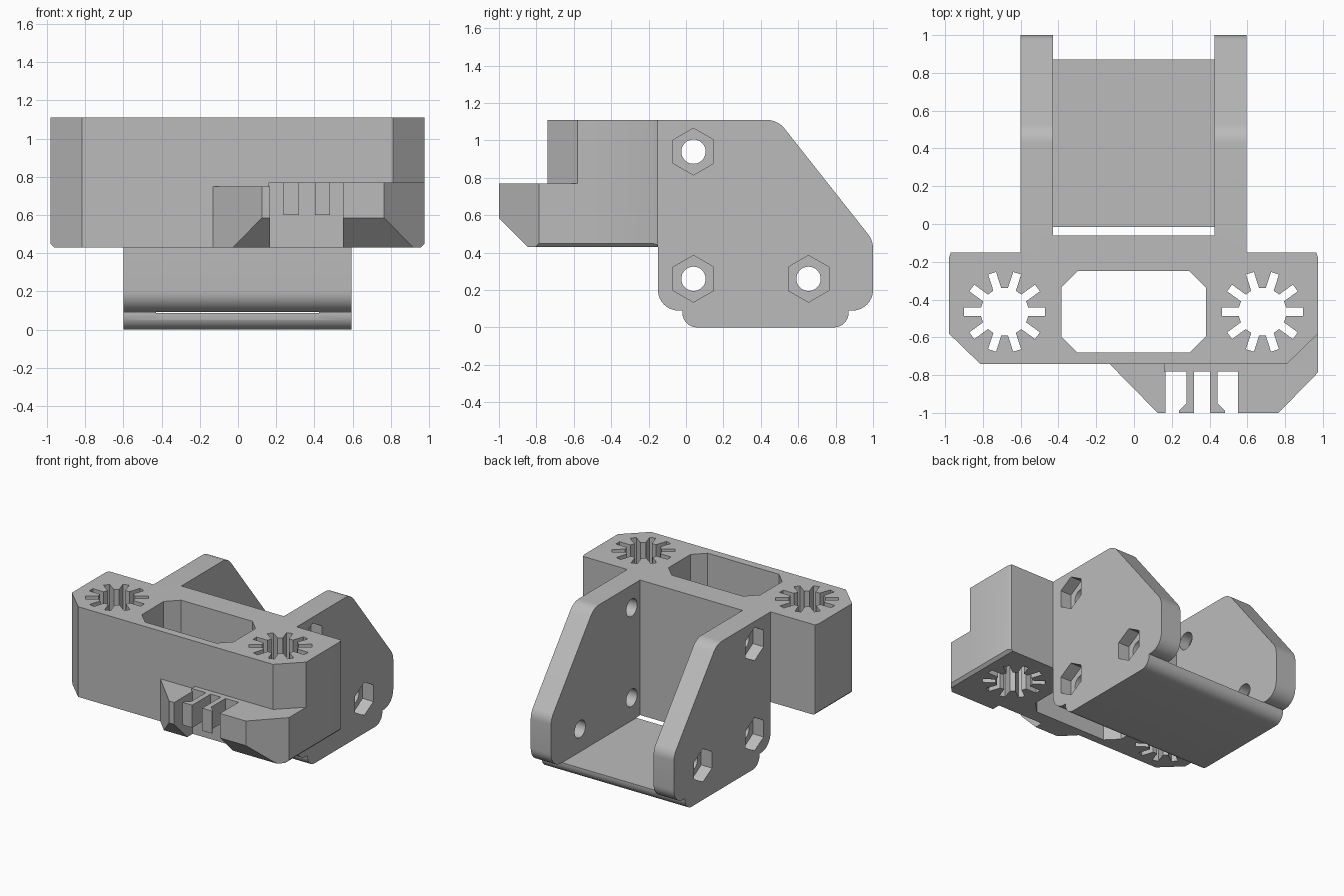
import bpy, bmesh
from math import sin, cos, pi, tan
from mathutils import Vector

cube = bpy.data.objects.get("Cube")
if cube:
    bpy.data.objects.remove(cube, do_unlink=True)

grey = bpy.data.materials.new("plain grey")
grey.use_nodes = True
grey.diffuse_color = (0.5, 0.5, 0.5, 1)
grey.node_tree.nodes["Principled BSDF"].inputs["Base Color"].default_value = (0.5, 0.5, 0.5, 1)


def prism(name, pts, axis, lo, hi):
    """Extrude a 2D outline along an axis: x takes (y, z), y takes (x, z), z takes (x, y)."""
    place = {"x": lambda a, b, h: (h, a, b),
             "y": lambda a, b, h: (a, h, b),
             "z": lambda a, b, h: (a, b, h)}[axis]
    bm = bmesh.new()
    low = [bm.verts.new(place(a, b, lo)) for a, b in pts]
    top = [bm.verts.new(place(a, b, hi)) for a, b in pts]
    bm.faces.new(low)
    bm.faces.new(top)
    n = len(pts)
    for i in range(n):
        j = (i + 1) % n
        bm.faces.new((low[i], low[j], top[j], top[i]))
    bmesh.ops.recalc_face_normals(bm, faces=bm.faces)
    mesh = bpy.data.meshes.new(name)
    bm.to_mesh(mesh)
    bm.free()
    mesh.materials.append(grey)
    obj = bpy.data.objects.new(name, mesh)
    bpy.context.collection.objects.link(obj)
    return obj


def combine(target, other, operation):
    """Apply a boolean and throw the helper away."""
    mod = target.modifiers.new("combine", "BOOLEAN")
    mod.operation, mod.solver, mod.object = operation, "EXACT", other
    bpy.context.view_layer.objects.active = target
    bpy.ops.object.modifier_apply(modifier=mod.name)
    bpy.data.objects.remove(other, do_unlink=True)


def rounded(corners, steps=8):
    """Outline from (a, b, radius) corners."""
    out = []
    for i, (a, b, r) in enumerate(corners):
        p = Vector((a, b))
        if not r:
            out.append((a, b))
            continue
        u = (Vector(corners[i - 1][:2]) - p).normalized()
        v = (Vector(corners[(i + 1) % len(corners)][:2]) - p).normalized()
        half = u.angle(v) / 2
        centre = p + (u + v).normalized() * r / sin(half)
        start = p + u * r / tan(half) - centre
        end = p + v * r / tan(half) - centre
        sweep = pi - 2 * half
        for k in range(steps + 1):
            t = k / steps
            q = centre + (start * sin((1 - t) * sweep) + end * sin(t * sweep)) / sin(sweep)
            out.append((q.x, q.y))
    return out


def ring(cx, cy, r, n):
    return [(cx + r * sin(2 * pi * i / n), cy + r * cos(2 * pi * i / n)) for i in range(n)]


def star(cx, cy, r_in=0.125, r_out=0.215, half=0.022, n=10):
    pts = []
    for i in range(n):
        c, s = cos(2 * pi * i / n), sin(2 * pi * i / n)
        for r, w in ((r_in, -half), (r_out, -half), (r_out, half), (r_in, half)):
            pts.append((cx + r * c - w * s, cy + r * s + w * c))
    return pts


# Cradle with side plates, back wall and floor, cut from one profile
bracket = prism("mount_bracket", rounded([
    (-0.15, 1.11, 0), (-0.15, 0.09, 0.11), (-0.02, 0.09, 0), (-0.02, 0, 0.08),
    (0.87, 0, 0.08), (0.87, 0.09, 0), (1, 0.09, 0.11), (1, 0.465, 0.125),
    (0.49, 1.11, 0.125)]), "x", -0.6, 0.595)

# Cross block, keyed into the back wall
block = prism("cross_block", [
    (-0.815, -0.74), (0.81, -0.74), (0.975, -0.58), (0.975, -0.18), (0.965, -0.15),
    (0.5, -0.15), (0.5, -0.1), (-0.5, -0.1), (-0.5, -0.15), (-0.97, -0.15),
    (-0.98, -0.18), (-0.98, -0.58)], "z", 0.43, 1.11)
combine(bracket, block, "UNION")

# Front lip in two halves
lip = prism("lip_left", [(0.16, -0.72), (0.16, -0.78), (0.55, -0.78), (0.55, -1), (0.765, -1),
                         (0.975, -0.785), (0.975, -0.58), (0.8, -0.72)], "z", 0.43, 0.77)
combine(bracket, lip, "UNION")
lip = prism("lip_right", [(-0.15, -0.72), (-0.13, -0.74), (0.125, -1), (0.168, -1),
                          (0.168, -0.72)], "z", 0.43, 0.75)
combine(bracket, lip, "UNION")

# Two spring clips with outward hooks
for side in (-1, 1):
    clip = [(0.36 + side * d, y) for d, y in
            ((0.042, -0.76), (0.042, -1), (0.122, -1), (0.122, -0.99), (0.082, -0.95), (0.082, -0.76))]
    combine(bracket, prism("clip", clip, "z", 0.6, 0.77), "UNION")

# Space between the plates, leaving a slit behind the floor
combine(bracket, prism("cradle_space", [
    (-0.06, -0.1), (-0.015, -0.1), (-0.015, 0.088), (0.875, 0.088), (0.875, -0.1),
    (1.2, -0.1), (1.2, 1.3), (-0.06, 1.3)], "x", -0.43, 0.425), "DIFFERENCE")

# Window and star sockets through the block
combine(bracket, prism("window", [
    (-0.3, -0.68), (0.295, -0.68), (0.38, -0.595), (0.38, -0.335), (0.295, -0.25),
    (-0.3, -0.25), (-0.385, -0.335), (-0.385, -0.595)], "z", 0.3, 1.3), "DIFFERENCE")
for x in (-0.685, 0.68):
    combine(bracket, prism("star_socket", star(x, -0.465), "z", 0.3, 1.3), "DIFFERENCE")

# Bolt holes with hexagonal nut pockets on the outer faces
for y, z in ((0.04, 0.94), (0.04, 0.26), (0.655, 0.26)):
    for x0, x1, p0, p1 in ((-0.7, -0.36, -0.7, -0.51), (0.36, 0.7, 0.505, 0.7)):
        combine(bracket, prism("bolt_hole", ring(y, z, 0.065, 32), "x", x0, x1), "DIFFERENCE")
        combine(bracket, prism("nut_pocket", ring(y, z, 0.125, 6), "x", p0, p1), "DIFFERENCE")

# Slanted underside of the lip and chamfered bottom ends
combine(bracket, prism("lip_slant", [(-1.1, 0.685), (-0.745, 0.33), (-1.1, 0.33)],
                       "x", -0.5, 1.2), "DIFFERENCE")
for side, end in ((-1, 0.98), (1, 0.975)):
    wedge = [(side * (end + 0.1), 0.55), (side * (end - 0.12), 0.33), (side * (end + 0.1), 0.33)]
    combine(bracket, prism("end_chamfer", wedge, "y", -1.2, -0.05), "DIFFERENCE")

bpy.ops.object.select_all(action="DESELECT")
bracket.select_set(True)
bpy.context.view_layer.objects.active = bracket
bpy.ops.object.shade_smooth_by_angle(angle=pi / 6)
